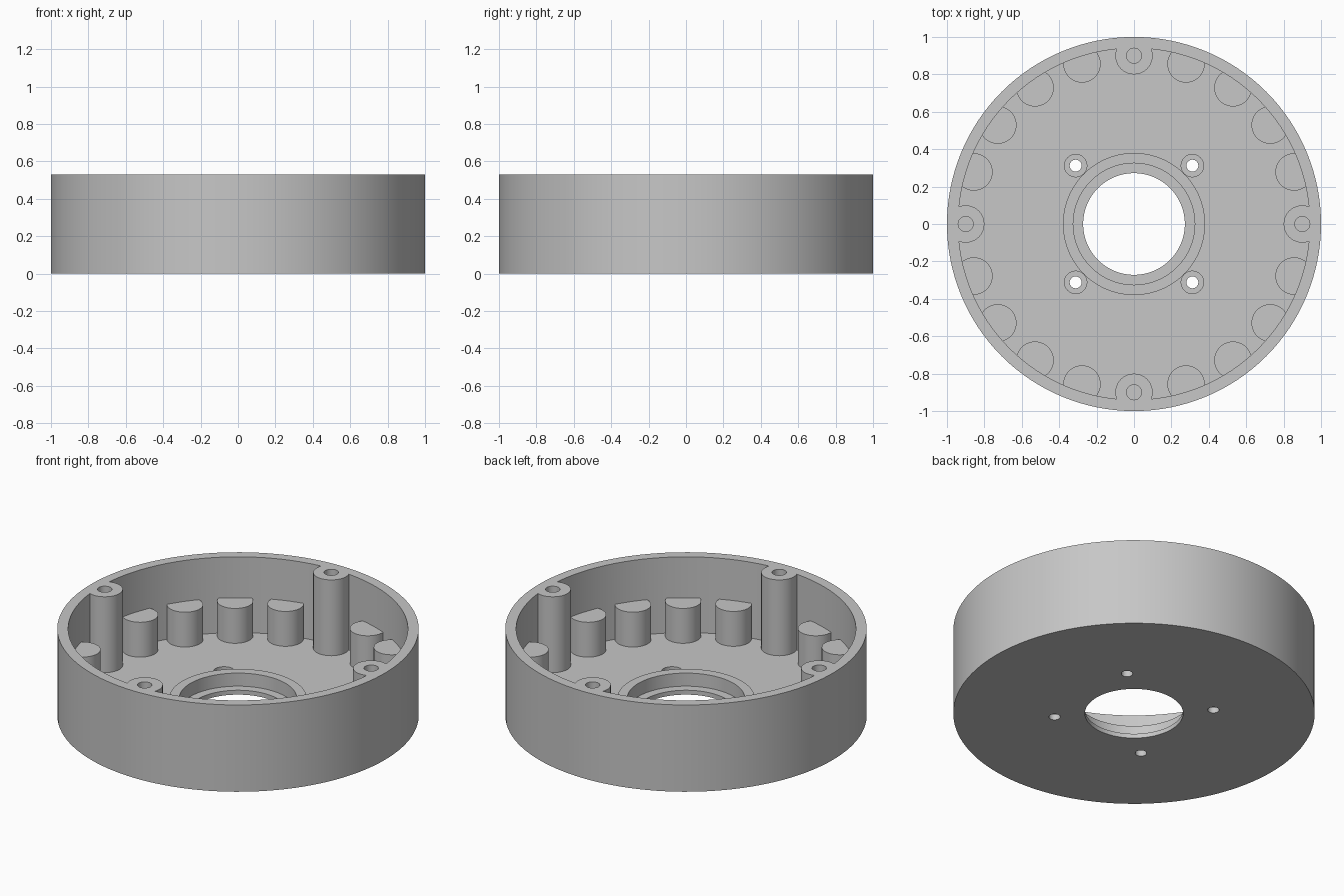
import bpy, bmesh, math
from mathutils import Matrix

if "Cube" in bpy.data.objects:
    bpy.data.objects.remove(bpy.data.objects["Cube"])

HEIGHT, FLOOR = 0.53, 0.067
POST_R, POST_RING = 0.1, 0.9

grey = bpy.data.materials.new("light grey")
grey.diffuse_color = (0.57, 0.57, 0.57, 1)
grey.use_nodes = True
grey.node_tree.nodes["Principled BSDF"].inputs["Base Color"].default_value = grey.diffuse_color


def cylinders(name, items):
    """One object holding cylinders given as (x, y, radius, z0, z1, sides)."""
    bm = bmesh.new()
    for x, y, r, z0, z1, n in items:
        bmesh.ops.create_cone(bm, cap_ends=True, segments=n, radius1=r, radius2=r,
                              depth=z1 - z0,
                              matrix=Matrix.Translation((x, y, (z0 + z1) / 2)))
    me = bpy.data.meshes.new(name)
    bm.to_mesh(me)
    bm.free()
    me.materials.append(grey)
    ob = bpy.data.objects.new(name, me)
    bpy.context.collection.objects.link(ob)
    return ob


def cut(target, cutter):
    """Subtract the cutter from the target, then delete the cutter."""
    bpy.context.view_layer.objects.active = target
    mod = target.modifiers.new("cut", 'BOOLEAN')
    mod.operation, mod.solver, mod.object = 'DIFFERENCE', 'EXACT', cutter
    bpy.ops.object.modifier_apply(modifier=mod.name)
    bpy.data.objects.remove(cutter)


def on_ring(k):
    a = math.radians(18 * k)
    return POST_RING * math.cos(a), POST_RING * math.sin(a)


# Solid round housing
housing = cylinders("round_housing", [(0, 0, 1, 0, HEIGHT, 128)])

# Inner pocket, leaving tall screw posts, short posts and the bearing collar
pocket = cylinders("pocket_cutter", [(0, 0, 0.94, FLOOR, 0.7, 128)])
kept = [(*on_ring(k), POST_R, 0.01, 0.8 if k % 5 == 0 else 0.28, 40)
        for k in range(20)]
kept.append((0, 0, 0.38, 0.01, 0.107, 80))
cut(pocket, cylinders("kept_posts", kept))
cut(housing, pocket)

# Bearing seat and screw holes in the tall posts
bores = [(0, 0, 0.325, 0.027, 0.3, 72)]
bores += [(*on_ring(k), 0.04, 0.2, 0.7, 28) for k in (0, 5, 10, 15)]
# Counterbores of the floor bolts
bolts = [(sx * 0.312, sy * 0.312) for sx in (-1, 1) for sy in (-1, 1)]
bores += [(x, y, 0.06, 0.035, 0.2, 32) for x, y in bolts]
cut(housing, cylinders("bore_cutter", bores))

# Through holes: centre shaft and floor bolts
through = [(0, 0, 0.272, -0.1, 0.2, 72)]
through += [(x, y, 0.032, -0.1, 0.15, 28) for x, y in bolts]
cut(housing, cylinders("through_cutter", through))

# Smooth round walls with sharp edges
bpy.ops.object.select_all(action='DESELECT')
housing.select_set(True)
bpy.context.view_layer.objects.active = housing
bpy.ops.object.shade_smooth_by_angle(angle=math.radians(30))
